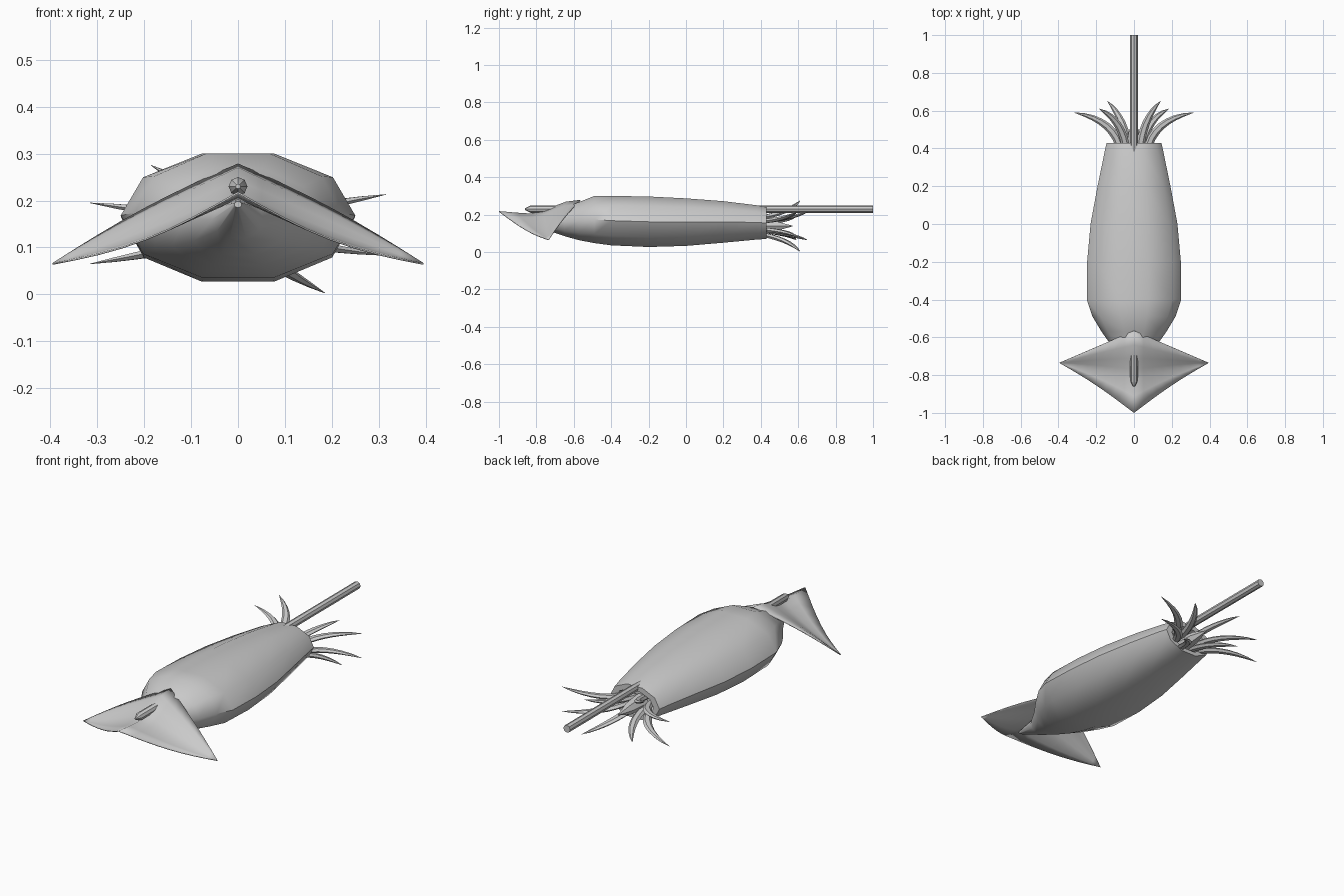
import bpy, bmesh
from math import sin, cos, pi, radians
from mathutils import Vector

if "Cube" in bpy.data.objects:
    bpy.data.objects.remove(bpy.data.objects["Cube"])

grey = bpy.data.materials.new("plain grey")
grey.use_nodes = True
COLOUR = (0.6, 0.6, 0.6, 1)
grey.diffuse_color = COLOUR
grey.node_tree.nodes["Principled BSDF"].inputs["Base Color"].default_value = COLOUR


def finish(bm, name, angle=40):
    bmesh.ops.recalc_face_normals(bm, faces=bm.faces)
    mesh = bpy.data.meshes.new(name)
    bm.to_mesh(mesh)
    bm.free()
    obj = bpy.data.objects.new(name, mesh)
    bpy.context.collection.objects.link(obj)
    mesh.materials.append(grey)
    bpy.ops.object.select_all(action='DESELECT')
    obj.select_set(True)
    bpy.context.view_layer.objects.active = obj
    bpy.ops.object.shade_smooth_by_angle(angle=radians(angle))
    return obj


def loft(name, rings, angle=40):
    """Skin a list of equal rings of points and cap both ends."""
    bm = bmesh.new()
    loops = [[bm.verts.new(p) for p in ring] for ring in rings]
    n = len(loops[0])
    for a, b in zip(loops, loops[1:]):
        for i in range(n):
            j = (i + 1) % n
            bm.faces.new((a[i], a[j], b[j], b[i]))
    bm.faces.new(loops[0])
    bm.faces.new(loops[-1])
    return finish(bm, name, angle)


def oval(y, half_width, top, bottom, sides=10):
    mid, half = (top + bottom) / 2, (top - bottom) / 2 / sin(2 * pi / 5)
    return [(half_width * cos(2 * pi * i / sides), y,
             mid + half * sin(2 * pi * i / sides)) for i in range(sides)]


# Mantle: ten-sided body with a recessed rear opening
stations = [(-0.90, 0.008, 0.198, 0.185), (-0.75, 0.055, 0.20, 0.12),
            (-0.65, 0.115, 0.238, 0.085), (-0.57, 0.172, 0.268, 0.063),
            (-0.49, 0.22, 0.30, 0.048), (-0.40, 0.25, 0.30, 0.036),
            (-0.20, 0.248, 0.297, 0.027), (0, 0.23, 0.287, 0.033),
            (0.20, 0.193, 0.272, 0.05), (0.38, 0.156, 0.25, 0.067),
            (0.43, 0.145, 0.24, 0.07), (0.43, 0.11, 0.215, 0.09),
            (0.37, 0.10, 0.21, 0.095)]
loft("mantle", [oval(*s) for s in stations], 50)

# Fin: draped diamond sheet, from the centre ridge out to each wing tip
ridge = [(-0.565, 0.277), (-0.64, 0.268), (-0.71, 0.242),
         (-0.77, 0.217), (-0.83, 0.204), (-0.91, 0.209), (-1.0, 0.217)]
wing = Vector((0.395, -0.735, 0.065))
STEPS = 8
bm = bmesh.new()
for side in (1, -1):
    rows = []
    for k, (y, z) in enumerate(ridge):
        v = k / (len(ridge) - 1)
        row = []
        for i in range(STEPS + 1):
            s = i / STEPS
            p = Vector((0, y, z)).lerp(wing, s)
            p.z += sin(pi * s) * (0.012 - 0.036 * v)
            p.y += sin(pi * s) * 0.012 * v
            row.append(bm.verts.new((p.x * side, p.y, p.z)))
        rows.append(row)
    for a, b in zip(rows, rows[1:]):
        for i in range(STEPS):
            bm.faces.new((a[i], a[i + 1], b[i + 1], b[i]))
bmesh.ops.remove_doubles(bm, verts=bm.verts, dist=0.0005)
fin = finish(bm, "fin", 60)
solid = fin.modifiers.new("thickness", 'SOLIDIFY')
solid.thickness = 0.004
solid.offset = 0

# Stick: round rod through the whole body, with a pointed front
profile = [(-0.86, 0.005), (-0.83, 0.02), (1.0, 0.02)]
loft("stick", [[(r * cos(i * pi / 4), y, 0.23 + r * sin(i * pi / 4))
                for i in range(8)] for y, r in profile])


# Arms: curved leaf-shaped tentacles fanning out of the rear opening
def arm(name, root, bend, tip):
    root, bend, tip = Vector(root), Vector(bend), Vector(tip)
    rings = []
    steps = 8
    for k in range(steps + 1):
        t = k / steps
        centre = root * (1 - t) ** 2 + bend * 2 * t * (1 - t) + tip * t * t
        along = ((bend - root) * (1 - t) + (tip - bend) * t).normalized()
        across = along.cross(Vector((0, 0, 1))).normalized()
        up = across.cross(along)
        width = 0.001 + 0.03 * (1 - t) ** 0.8 * (0.65 + 0.9 * t)
        rings.append([centre + across * width * cos(i * pi / 3)
                      + up * width * 0.6 * sin(i * pi / 3) for i in range(6)])
    loft(name, rings)


MID = 0.139
tips = [(0.315, 0.59, 0.074), (0.315, 0.59, -0.056),
        (0.185, 0.61, -0.136), (0.14, 0.65, 0.075)]
for n, (x, y, h) in enumerate(tips):
    for side, word in ((1, "left"), (-1, "right")):
        arm(f"{word}_arm_{n + 1}",
            (side * x * 0.22, 0.38, MID + side * h * 0.3),
            (side * x * 0.3, 0.55, MID + side * h * 0.5),
            (side * x, y, MID + side * h))

# Beak: small cone in the middle of the arms
loft("beak", [[(r * cos(i * pi / 3), y, MID + r * sin(i * pi / 3))
               for i in range(6)]
              for y, r in ((0.36, 0.04), (0.48, 0.03), (0.57, 0.002))])
